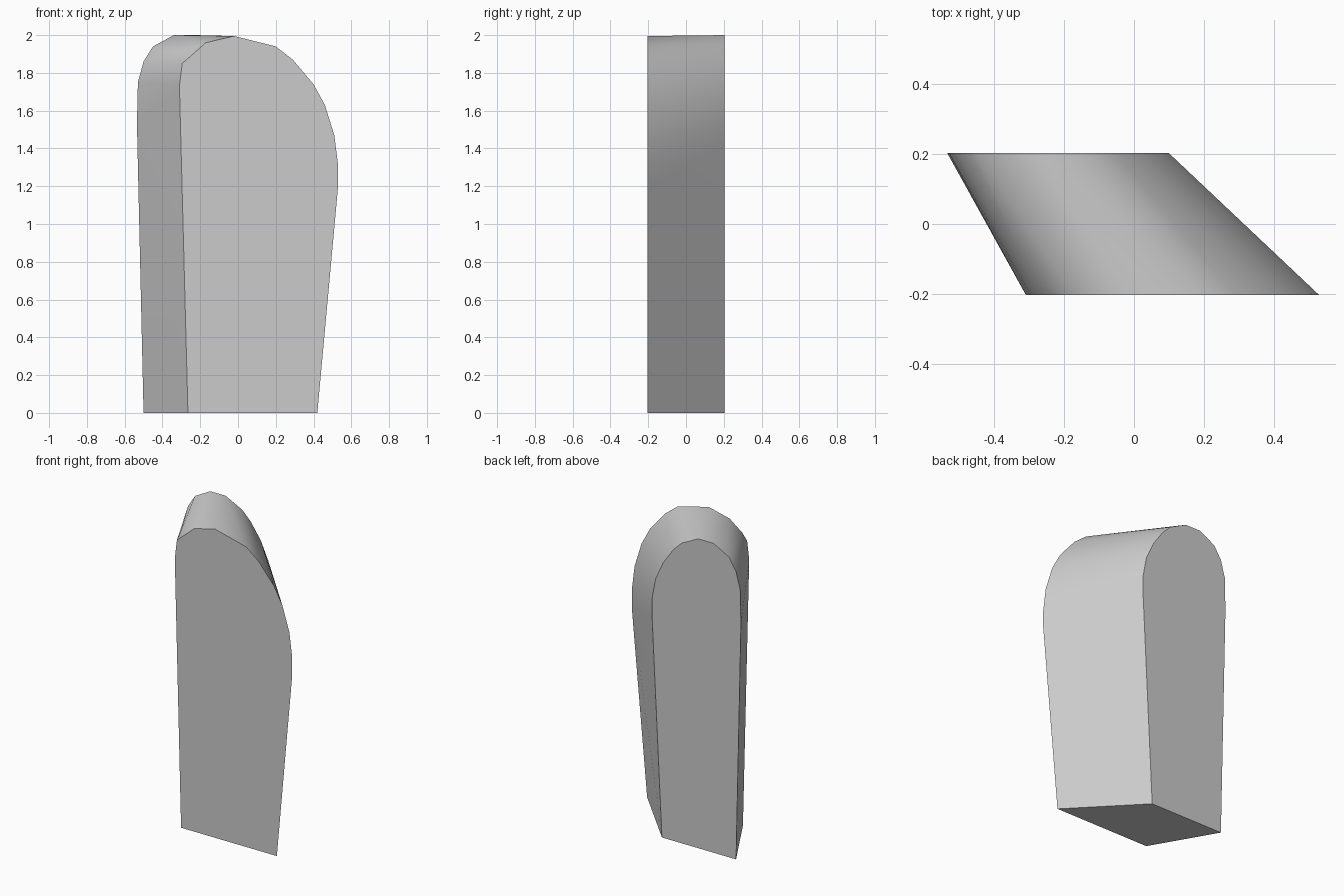
import bpy
import bmesh

cube = bpy.data.objects.get("Cube")
if cube:
    bpy.data.objects.remove(cube, do_unlink=True)

HALF = 0.203   # half the depth of the slab
NOTCH = 3      # outline point set back at the chipped front corner

# Outlines (x, z), from the foot of the right edge over the arch to the left
front = [(-.265, 0), (-.31, 1.73), (-.295, 1.85), (-.285, 1.91), (-.17, 1.96),
         (-.02, 1.995), (.2, 1.94), (.29, 1.87), (.4, 1.74), (.46, 1.63),
         (.51, 1.47), (.53, 1.31), (.53, 1.2), (.42, 0)]
back = [(-.5, 0), (-.535, 1.53), (-.53, 1.75), (-.5, 1.86), (-.45, 1.94),
        (-.34, 2), (-.23, 2), (-.11, 1.94), (-.05, 1.88), (.02, 1.78),
        (.075, 1.66), (.1, 1.53), (.1, 1.4), (.03, 0)]

bm = bmesh.new()
f = [bm.verts.new((x, -HALF, z)) for x, z in front]
b = [bm.verts.new((x, HALF, z)) for x, z in back]
f[NOTCH].co.y = -0.17

# Flat front and back, with the small chipped facet
bm.faces.new(f[:NOTCH] + f[NOTCH + 1:])
bm.faces.new((f[NOTCH - 1], f[NOTCH], f[NOTCH + 1]))
bm.faces.new(b)

# Skewed sides, arched top and flat foot
n = len(f)
for i in range(n):
    j = (i + 1) % n
    bm.faces.new((f[i], b[i], b[j], f[j]))
bmesh.ops.recalc_face_normals(bm, faces=bm.faces)

mesh = bpy.data.meshes.new("slab")
bm.to_mesh(mesh)
bm.free()
slab = bpy.data.objects.new("slab", mesh)
bpy.context.collection.objects.link(slab)

# Plain grey
grey = bpy.data.materials.new("light_grey")
grey.use_nodes = True
colour = (0.6, 0.6, 0.6, 1)
grey.diffuse_color = colour
grey.node_tree.nodes["Principled BSDF"].inputs["Base Color"].default_value = colour
mesh.materials.append(grey)

# Smooth arch, crisp rims
bpy.ops.object.select_all(action='DESELECT')
slab.select_set(True)
bpy.context.view_layer.objects.active = slab
bpy.ops.object.shade_smooth_by_angle(angle=0.6)
